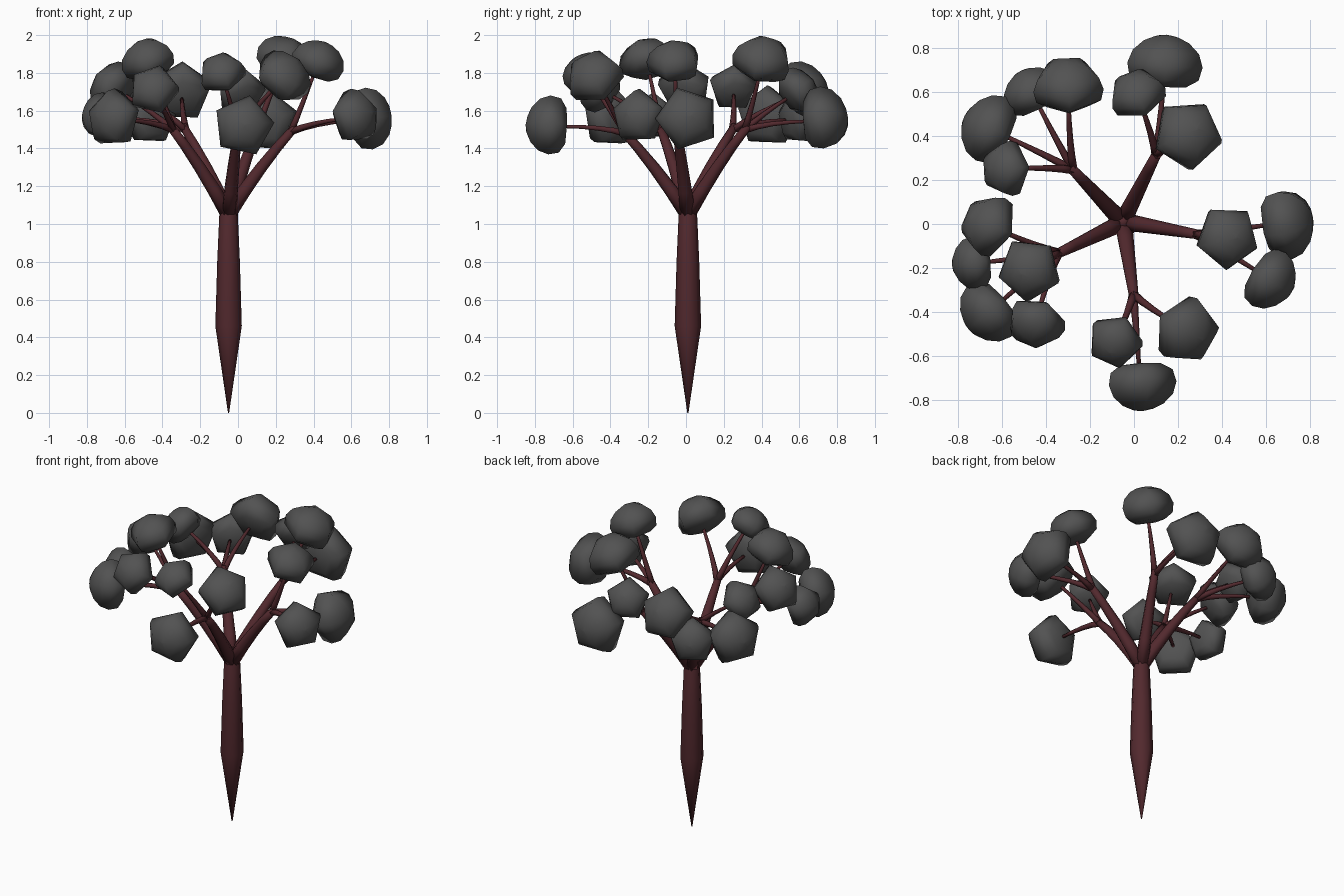
import bpy, bmesh, math
from mathutils import Vector

if "Cube" in bpy.data.objects:
    bpy.data.objects.remove(bpy.data.objects["Cube"])

def material(name, rgb):
    m = bpy.data.materials.new(name)
    m.diffuse_color = (*rgb, 1)
    m.use_nodes = True
    m.node_tree.nodes["Principled BSDF"].inputs["Base Color"].default_value = m.diffuse_color
    return m

BARK = material("bark", (0.085, 0.022, 0.027))
LEAF = material("leaf", (0.085, 0.085, 0.085))

def loft(name, rings, sides, mat, roll=0.0):
    """Skin rings of (centre, direction, radius) and close both ends."""
    bm = bmesh.new()
    loops = []
    for c, d, r in rings:
        q = d.to_track_quat('Z', 'Y')
        loops.append([bm.verts.new(c + q @ Vector((r * math.cos(roll + math.tau * i / sides),
                                                   r * math.sin(roll + math.tau * i / sides), 0)))
                      for i in range(sides)])
    for a, b in zip(loops, loops[1:]):
        for i in range(sides):
            j = (i + 1) % sides
            bm.faces.new((a[i], a[j], b[j], b[i]))
    bm.faces.new(loops[0][::-1])
    bm.faces.new(loops[-1])
    for f in bm.faces:
        f.smooth = True
    me = bpy.data.meshes.new(name)
    bm.to_mesh(me)
    bm.free()
    me.materials.append(mat)
    ob = bpy.data.objects.new(name, me)
    bpy.context.collection.objects.link(ob)
    return ob

def limb(name, a, ctrl, b, r0, r1, steps=4, sides=7):
    """Tapered limb along a quadratic bend."""
    rings = []
    for k in range(steps + 1):
        t = k / steps
        p = a * (1 - t) ** 2 + ctrl * 2 * t * (1 - t) + b * t * t
        d = (ctrl - a) * (1 - t) + (b - ctrl) * t
        rings.append((p, d, r0 + (r1 - r0) * t))
    return loft(name, rings, sides, BARK)

# Five-sided clump profile: (distance along axis, radius), relative to its size
PROFILE = [(-.66, .04), (-.62, .60), (-.42, .92), (-.08, 1.0),
           (.25, .88), (.50, .60), (.62, .30), (.66, .03)]

def clump(name, centre, axis, size, roll):
    rings = [(centre + axis * (t * size), axis, r * size) for t, r in PROFILE]
    return loft(name, rings, 5, LEAF, math.radians(roll))

# Trunk: pointed foot, widest low down, narrowing to the fork
UP = Vector((0, 0, 1))
FOOT = Vector((-.05, .01, 0))
loft("trunk", [(FOOT + UP * z, UP, r) for z, r in
               [(0, .003), (.46, .07), (.8, .06), (1.07, .048), (1.14, .025)]], 8, BARK)

# Branch ends, each with its leaf clumps: x, y, z, size, roll
TREE = [
    ((.11, .33, 1.52), [(.14, .74, 1.55, .18, 20), (.01, .60, 1.71, .135, 20),
                        (.25, .41, 1.88, .165, 12)]),
    ((.30, -.05, 1.51), [(.43, -.06, 1.87, .15, 38), (.70, .01, 1.56, .173, 36),
                         (.63, -.26, 1.57, .15, 20)]),
    ((0, -.34, 1.50), [(.25, -.49, 1.79, .16, 20), (.03, -.74, 1.52, .165, 6),
                       (-.09, -.54, 1.81, .13, 18)]),
    ((-.36, -.14, 1.52), [(-.45, -.46, 1.72, .138, 5), (-.67, -.41, 1.56, .16, 20),
                          (-.48, -.21, 1.88, .15, 37), (-.74, -.18, 1.57, .13, 20),
                          (-.67, 0, 1.73, .148, 20)]),
    ((-.29, .26, 1.52), [(-.59, .25, 1.73, .132, 20), (-.67, .44, 1.57, .168, 20),
                         (-.47, .61, 1.56, .145, 20), (-.30, .64, 1.71, .168, 20)]),
]

fork = FOOT + UP * 1.05
n = 0
for i, (tip, clumps) in enumerate(TREE, 1):
    tip = Vector(tip)
    bend = fork.lerp(tip, .5) + UP * .04
    limb(f"branch_{i}", fork, bend, tip, .042, .022)
    for x, y, z, size, roll in clumps:
        n += 1
        c = Vector((x, y, z))
        axis = (c - tip).normalized()
        # Twig leaves slightly down the branch and ends inside its clump
        start = tip.lerp(bend, .12)
        limb(f"twig_{n}", start, tip.lerp(c, .25) + UP * .012, c - axis * size * .5, .02, .009, 4, 6)
        clump(f"leaf_clump_{n}", c, axis, size, roll)
